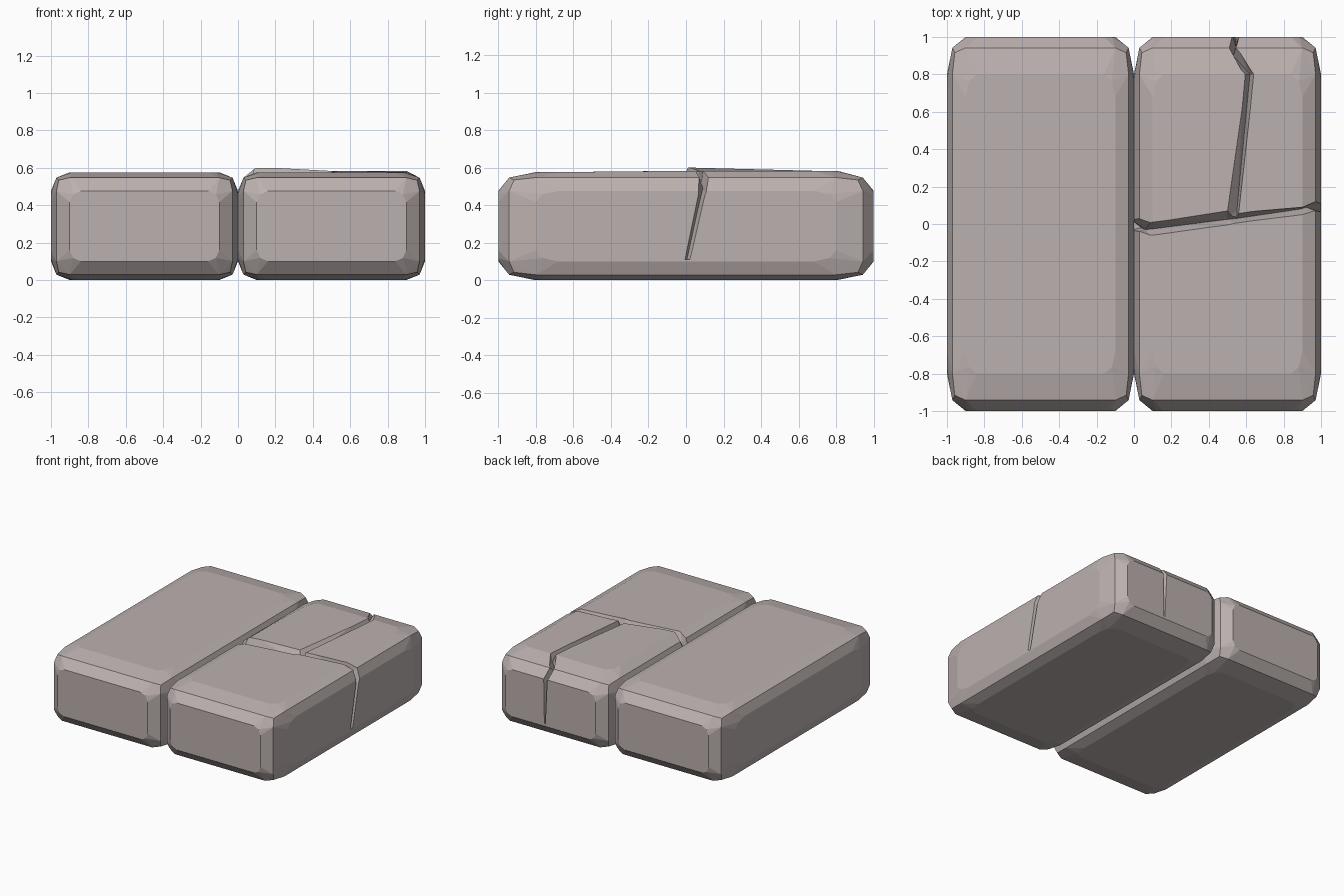
import bpy, bmesh
from itertools import product
from mathutils import Vector

if "Cube" in bpy.data.objects:
    bpy.data.objects.remove(bpy.data.objects["Cube"])

HALF = Vector((0.5, 1.0, 0.288))
INSET = Vector((1, 2, 1))

stone = bpy.data.materials.new("stone")
stone.diffuse_color = (0.50, 0.44, 0.43, 1)
stone.use_nodes = True
stone.node_tree.nodes["Principled BSDF"].inputs["Base Color"].default_value = stone.diffuse_color


def add_object(name, bm):
    bmesh.ops.recalc_face_normals(bm, faces=bm.faces)
    mesh = bpy.data.meshes.new(name)
    bm.to_mesh(mesh)
    bm.free()
    ob = bpy.data.objects.new(name, mesh)
    bpy.context.collection.objects.link(ob)
    return ob


def worn_block(name, cx):
    """Hull of the insets that describe one worn corner, mirrored to all eight."""
    corner = {(0.042, 0.042, 0.042)}
    for p in [(0, .1, .16), (0, .118, .118), (0, .16, .1), (.1, .029, .029)]:
        for k in range(3):
            corner.add(p[k:] + p[:k])
    bm = bmesh.new()
    for sign in product((-1, 1), repeat=3):
        for d in sorted(corner):
            co = [sign[i] * (HALF[i] - d[i] * INSET[i]) for i in range(3)]
            bm.verts.new((co[0] + cx, co[1], co[2] + HALF.z))
    res = bmesh.ops.convex_hull(bm, input=bm.verts)
    loose = [g for g in res["geom_interior"] if isinstance(g, bmesh.types.BMVert)]
    bmesh.ops.delete(bm, geom=loose, context='VERTS')
    bmesh.ops.dissolve_limit(bm, angle_limit=0.01, verts=bm.verts, edges=bm.edges)
    ob = add_object(name, bm)
    ob.data.materials.append(stone)
    return ob


def crack_cutter(name, sections):
    """Loft a V wedge through (rim, rim, bottom) triples, rims pushed outward."""
    bm = bmesh.new()
    rings = []
    for a, b, c in sections:
        a, b, c = Vector(a), Vector(b), Vector(c)
        rings.append([bm.verts.new(p) for p in (c + (a - c) * 1.3, c + (b - c) * 1.3, c)])
    for r, s in zip(rings, rings[1:]):
        for i in range(3):
            j = (i + 1) % 3
            bm.faces.new((r[i], r[j], s[j], s[i]))
    bm.faces.new(rings[0])
    bm.faces.new(rings[-1])
    bmesh.ops.triangulate(bm, faces=bm.faces)
    ob = add_object(name, bm)
    ob.hide_render = True
    return ob


left_block = worn_block("left_block", -0.5)
right_block = worn_block("right_block", 0.5)

# crack across the block and down its outer side
cross = crack_cutter("cross_crack_cutter", [
    ((-.01, .02, .44), (-.01, -.03, .44), (.04, -.02, .44)),
    ((.03, .03, .55), (.03, -.04, .55), (.06, -.03, .50)),
    ((.10, .01, .576), (.10, -.06, .576), (.11, -.025, .51)),
    ((.50, .07, .576), (.50, -.005, .576), (.50, .025, .51)),
    ((.55, .055, .576), (.55, .005, .576), (.55, .03, .51)),
    ((.90, .09, .576), (.90, .05, .576), (.89, .08, .51)),
    ((.97, .12, .55), (.97, .07, .55), (.92, .09, .49)),
    ((1.0, .10, .45), (1.0, .065, .45), (.95, .075, .43)),
    ((1.0, .02, .11), (1.0, -.005, .11), (.975, .005, .11)),
])

# crack along the rear half and down the back face
rear = crack_cutter("rear_crack_cutter", [
    ((.50, .03, .576), (.56, .03, .576), (.55, .03, .525)),
    ((.50, .07, .576), (.56, .06, .576), (.55, .07, .525)),
    ((.595, .80, .576), (.64, .80, .576), (.62, .80, .52)),
    ((.51, .94, .547), (.545, .94, .547), (.53, .90, .50)),
    ((.53, 1.0, .46), (.56, 1.0, .46), (.545, .95, .44)),
    ((.545, 1.0, .12), (.555, 1.0, .12), (.55, .975, .12)),
])

for cutter in (cross, rear):
    mod = right_block.modifiers.new("crack", 'BOOLEAN')
    mod.operation = 'DIFFERENCE'
    mod.solver = 'EXACT'
    mod.object = cutter
dg = bpy.context.evaluated_depsgraph_get()
cut_mesh = bpy.data.meshes.new_from_object(right_block.evaluated_get(dg))
right_block.modifiers.clear()
right_block.data = cut_mesh
for cutter in (cross, rear):
    bpy.data.objects.remove(cutter)

# broken rear pieces sit slightly proud along the crack
for v in right_block.data.vertices:
    if v.co.z > 0.57 and v.co.y > 0 and 0.05 < v.co.x < 0.95:
        v.co.z += 0.024 if v.co.x < 0.2 and v.co.y < 0.1 else 0.007
